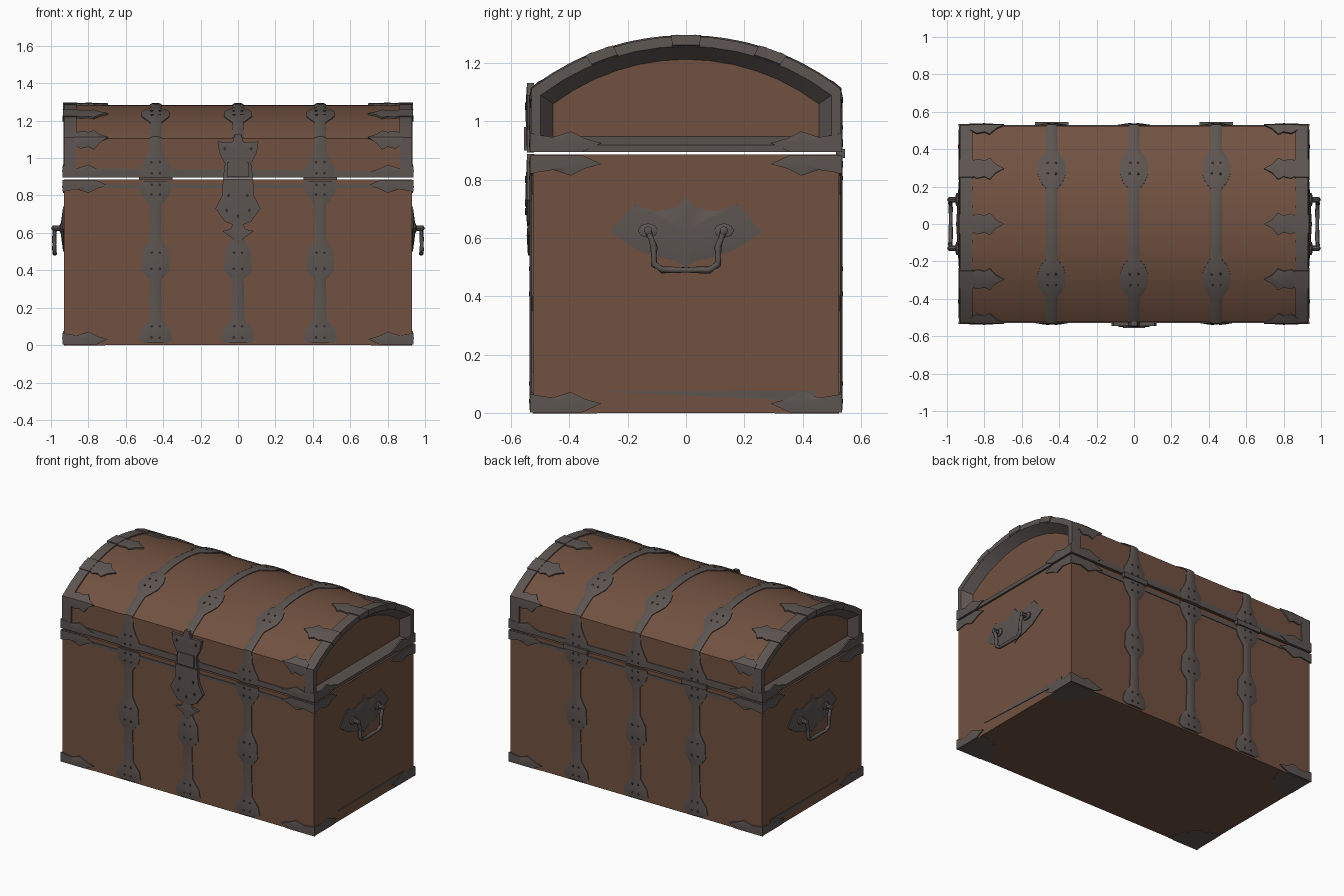
import bpy, bmesh, math
from mathutils import Vector

if "Cube" in bpy.data.objects:
    bpy.data.objects.remove(bpy.data.objects["Cube"])

X, Y = 0.93, 0.525            # half width and half depth of the wooden body
SEAM = 0.885                  # height where the lid meets the body
R, ZC = 0.863, 0.42           # lid arc radius and centre height
AMAX = math.asin(Y / R)
A = AMAX * R                  # half arc length of the lid
SPRING = ZC + R * math.cos(AMAX)
S_END = A + SPRING - 0.895    # path length from the crown to the lid's lower edge


def material(name, rgb):
    m = bpy.data.materials.new(name)
    m.diffuse_color = (*rgb, 1)
    m.use_nodes = True
    m.node_tree.nodes["Principled BSDF"].inputs["Base Color"].default_value = m.diffuse_color
    return m


WOOD = material("brown wood", (0.165, 0.083, 0.052))
IRON = material("dark iron", (0.108, 0.09, 0.083))
NAIL = material("blackened nail", (0.035, 0.028, 0.025))


def finish(name, bm, mat, angle=30):
    bmesh.ops.recalc_face_normals(bm, faces=bm.faces)
    me = bpy.data.meshes.new(name)
    bm.to_mesh(me)
    bm.free()
    ob = bpy.data.objects.new(name, me)
    me.materials.append(mat)
    bpy.context.collection.objects.link(ob)
    bpy.ops.object.select_all(action='DESELECT')
    ob.select_set(True)
    bpy.context.view_layer.objects.active = ob
    bpy.ops.object.shade_smooth_by_angle(angle=math.radians(angle))
    return ob


# Surface maps: (u, v, height above surface) -> point
def lid(u, s, h):
    if abs(s) <= A:
        a = s / R
        return (u, (R + h) * math.sin(a), ZC + (R + h) * math.cos(a))
    return (u, math.copysign(Y + h, s), SPRING - abs(s) + A)


def front(sy):
    return lambda u, v, h: (u, sy * (Y + h), v)


def side(sx):
    return lambda u, v, h: (sx * (X + h), u, v)


def add_plate(bm, pts, f, t, dome=0.0):
    n = len(pts)
    low = [bm.verts.new(f(u, v, -0.004)) for u, v in pts]
    top = [bm.verts.new(f(u, v, t)) for u, v in pts]
    cu, cv = sum(p[0] for p in pts) / n, sum(p[1] for p in pts) / n
    mid = bm.verts.new(f(cu, cv, t + dome))
    for i in range(n):
        j = (i + 1) % n
        bm.faces.new((low[i], low[j], top[j], top[i]))
        bm.faces.new((top[i], top[j], mid))


def add_strap(bm, x, stations, f, t=0.012):
    rows = []
    for s, w in stations:
        prof = [(-w, -0.004), (-w, 0.4 * t), (-0.5 * w, t), (0.5 * w, t), (w, 0.4 * t), (w, -0.004)]
        rows.append([bm.verts.new(f(x + u, s, h)) for u, h in prof])
    for a, b in zip(rows, rows[1:]):
        for i in range(5):
            bm.faces.new((a[i], a[i + 1], b[i + 1], b[i]))
    bm.faces.new(rows[0])
    bm.faces.new(rows[-1])


def add_box(bm, lo, hi):
    v = [bm.verts.new((x, y, z)) for x in (lo[0], hi[0]) for y in (lo[1], hi[1]) for z in (lo[2], hi[2])]
    for q in ((0, 1, 3, 2), (4, 5, 7, 6), (0, 1, 5, 4), (2, 3, 7, 6), (0, 2, 6, 4), (1, 3, 7, 5)):
        bm.faces.new([v[i] for i in q])


# Wooden body
bm = bmesh.new()
add_box(bm, (-X, -Y, 0), (X, Y, SEAM))
finish("chest_body", bm, WOOD)

# Wooden barrel lid
bm = bmesh.new()
arc = [-S_END] + [A * i / 10 for i in range(-10, 11)] + [S_END]
ends = [[bm.verts.new(lid(x, s, 0)) for s in arc] for x in (-0.875, 0.875)]
for i in range(len(arc)):
    j = (i + 1) % len(arc)
    bm.faces.new((ends[0][i], ends[0][j], ends[1][j], ends[1][i]))
for e in ends:
    bm.faces.new(e)
finish("chest_lid", bm, WOOD)


# Iron rims around both recessed lid ends
def rim_rows(bm, sx, path, g):
    rows = []
    for s in path:
        oy, oz = lid(0, s, 0.008 + g)[1:]
        ly, lz = lid(0, s, -0.003)[1:]
        if abs(s) <= A:
            iy, iz = 0.45 * math.sin(s / R) / math.sin(AMAX), 1.05 + (oz - SPRING) * 0.84
        else:
            iy, iz = math.copysign(0.45, s), 0.952
        my, mz = oy + (iy - oy) * 0.4, oz + (iz - oz) * 0.4
        pts = [(0.862 - g, ly, lz), (0.864 - g, oy, oz), (X + g, oy, oz), (X + 0.002 + g, my, mz), (0.868 + g, iy, iz)]
        rows.append([bm.verts.new((sx * x, y, z)) for x, y, z in pts])
    return rows


for sx, label in ((-1, "left"), (1, "right")):
    bm = bmesh.new()
    rows = rim_rows(bm, sx, [-S_END] + [A * i / 6 for i in range(-6, 7)] + [S_END], 0)
    for i in range(len(rows)):
        a, b = rows[i], rows[(i + 1) % len(rows)]
        for k in range(4):
            bm.faces.new((a[k], a[k + 1], b[k + 1], b[k]))
    # raised clasps on the rim
    for c in (-0.3, 0, 0.3):
        rows = rim_rows(bm, sx, [c - 0.05, c, c + 0.05], 0.005)
        for a, b in zip(rows, rows[1:]):
            for k in range(4):
                bm.faces.new((a[k], a[k + 1], b[k + 1], b[k]))
        bm.faces.new(rows[0])
        bm.faces.new(rows[-1])
    finish("lid_rim_" + label, bm, IRON)

    # Leaf plates reaching from the rim over the lid, in two halves so they follow the curve
    bm = bmesh.new()
    leaf = [(0.05, 0), (0.05, 0.03), (0.09, 0.055), (0.13, 0.045), (0.16, 0.06), (0.19, 0.025), (0.235, 0)]
    for c in (-A, -0.3, 0, 0.3, A):
        for m in (-1, 1):
            add_plate(bm, [(sx * (X - d), c + m * v) for d, v in leaf], lid, 0.01, 0.004)
    finish("lid_leaves_" + label, bm, IRON)

# Straps over the body and lid, with swollen plaques
body_st = [(0.01, 0.06), (0.03, 0.09), (0.08, 0.08), (0.14, 0.035), (0.35, 0.03), (0.37, 0.05), (0.4, 0.075),
           (0.5, 0.07), (0.55, 0.04), (0.57, 0.03), (0.75, 0.03), (0.8, 0.07), (0.84, 0.085), (0.878, 0.08)]
half = [(0.07, 0.03), (0.13, 0.03), (0.19, 0.03), (0.22, 0.055), (0.27, 0.075), (0.33, 0.075), (0.37, 0.055),
        (0.41, 0.03), (0.48, 0.03), (A, 0.03), (0.63, 0.035), (0.68, 0.055), (0.72, 0.08), (S_END, 0.07)]
lid_st = [(-s, w) for s, w in reversed(half)] + [(0, 0.03)] + half
for x, label in ((-0.44, "left"), (0, "middle"), (0.44, "right")):
    bm = bmesh.new()
    for sy in (-1, 1):
        add_strap(bm, x, body_st, front(sy))
    add_strap(bm, x, lid_st, lid)
    finish("strap_" + label, bm, IRON)

    # Nail heads on the plaques
    bm = bmesh.new()
    spots = [(math.cos(k) * 0.035, math.sin(k) * 0.055) for k in (0.9, 2.2, 4.0, 5.4)]
    for du, dv in spots:
        hexa = [(0.008 * math.cos(k * math.pi / 3), 0.008 * math.sin(k * math.pi / 3)) for k in range(6)]
        for sy in (-1, 1):
            for z, q in ((0.45, 1), (0.07, 0.7), (0.83, 0.6)):
                add_plate(bm, [(x + du + a, z + dv * q + b) for a, b in hexa], front(sy), 0.014)
            for s in (0.3, 0.72):
                add_plate(bm, [(x + du + a, sy * (s + dv * 0.7) + b) for a, b in hexa], lid, 0.014)
    finish("strap_nails_" + label, bm, NAIL)

# Corner brackets on the body and lid
bracket = [(-0.009, 0), (0.17, 0), (0.235, 0.03), (0.18, 0.045), (0.13, 0.07), (0.07, 0.05), (-0.009, 0.062)]
bm = bmesh.new()
for sx in (-1, 1):
    for sy in (-1, 1):
        for z0, m in ((0.002, 1), (SEAM - 0.002, -1), (0.895, 1)):
            add_plate(bm, [(sx * (X - d), z0 + m * v) for d, v in bracket], front(sy), 0.009, 0.004)
            add_plate(bm, [(sy * (Y - d), z0 + m * v) for d, v in bracket], side(sx), 0.006, 0.004)
        # rounded foot plate under each corner
        fan = [(0, 0)] + [(0.22 * math.cos(k * math.pi / 12), 0.22 * math.sin(k * math.pi / 12)) for k in range(7)]
        add_plate(bm, [(sx * (X - a), sy * (Y - b)) for a, b in fan], lambda u, v, h: (u, v, 0.001 - h), 0.003)
finish("corner_brackets", bm, IRON)

# Thin trims along the seam and the lower ends
bm = bmesh.new()
for sy in (-1, 1):
    add_plate(bm, [(-0.72, 0.84), (0.72, 0.84), (0.72, 0.86), (-0.72, 0.86)], front(sy), 0.005)
    add_plate(bm, [(-0.8, 0.897), (0.8, 0.897), (0.8, 0.93), (-0.8, 0.945)], front(sy), 0.005)
for sx in (-1, 1):
    add_plate(bm, [(-0.28, 0.073), (0.32, 0.045), (0.44, 0.045), (0.44, 0.075)], side(sx), 0.004)
finish("edge_trims", bm, IRON)

# Back hinges
bm = bmesh.new()
for x in (-0.44, 0.44):
    add_box(bm, (x - 0.09, Y - 0.01, SEAM - 0.012), (x + 0.09, Y + 0.02, SEAM + 0.02))
finish("back_hinges", bm, IRON)


def mirrored(pts):
    return pts + [(-u, v) for u, v in reversed(pts) if u > 0]


# Front lock: hasp on the lid, pointed plate on the body
bm = bmesh.new()
add_plate(bm, mirrored([(0.08, 0.892), (0.07, 0.97), (0.1, 1.03), (0.11, 1.09), (0.08, 1.085), (0.03, 1.085),
                        (0.015, 1.13)]), front(-1), 0.02, 0.006)
add_plate(bm, mirrored([(0.08, 0.888), (0.085, 0.8), (0.12, 0.73), (0.07, 0.66), (0.02, 0.64)]), front(-1), 0.02, 0.006)
add_plate(bm, mirrored([(0.02, 0.66), (0.04, 0.62), (0.085, 0.61), (0.035, 0.575), (0, 0.54)]), front(-1), 0.017, 0.004)
add_box(bm, (-0.06, -Y - 0.03, 0.9), (0.06, -Y, 0.98))
finish("front_lock", bm, IRON)
bm = bmesh.new()
for x, z in ((-0.05, 0.8), (0.05, 0.8), (-0.06, 0.72), (0.06, 0.72), (0, 0.69), (-0.07, 1.05), (0.07, 1.05)):
    add_plate(bm, [(x + a, z + b) for a, b in ((-0.009, 0), (0, -0.012), (0.009, 0), (0, 0.012))], front(-1), 0.027)
finish("lock_nails", bm, NAIL)

# Side handles: shaped back plate, two eye bolts and a twisted hanging bail
for sx, label in ((-1, "left"), (1, "right")):
    bm = bmesh.new()
    add_plate(bm, mirrored([(0, 0.5), (0.03, 0.52), (0.1, 0.535), (0.17, 0.56), (0.26, 0.62), (0.18, 0.715),
                            (0.1, 0.69), (0.03, 0.705), (0, 0.74)]), side(sx), 0.005, 0.016)
    for y in (-0.13, 0.13):
        ring = [(y + 0.035 * math.cos(k * math.pi / 4), 0.625 + 0.025 * math.sin(k * math.pi / 4)) for k in range(8)]
        add_plate(bm, ring, side(sx), 0.02, 0.01)
        knob = [(y + (a - y) * 0.4, 0.625 + (b - 0.625) * 0.6) for a, b in ring]
        add_plate(bm, knob, side(sx), 0.06, 0.01)
    finish("handle_plate_" + label, bm, IRON)

    corners = [Vector(p) for p in ((0.98, 0.13, 0.625), (0.982, 0.11, 0.57), (0.982, 0.11, 0.51), (0.98, 0.08, 0.49))]
    corners += [Vector((p.x, -p.y, p.z)) for p in reversed(corners)]
    path = [a.lerp(b, k / 4) for a, b in zip(corners, corners[1:]) for k in range(4)] + [corners[-1]]
    cu = bpy.data.curves.new("handle_bail_" + label, 'CURVE')
    cu.dimensions, cu.bevel_depth, cu.bevel_resolution = '3D', 0.012, 0
    cu.use_fill_caps = True
    sp = cu.splines.new('POLY')
    sp.points.add(len(path) - 1)
    for i, p in enumerate(path):
        sp.points[i].co = (sx * p.x, p.y, p.z, 1)
        sp.points[i].tilt = i * 0.4
    cu.materials.append(IRON)
    ob = bpy.data.objects.new("handle_bail_" + label, cu)
    bpy.context.collection.objects.link(ob)
    bpy.ops.object.select_all(action='DESELECT')
    ob.select_set(True)
    bpy.context.view_layer.objects.active = ob
    bpy.ops.object.convert(target='MESH')
